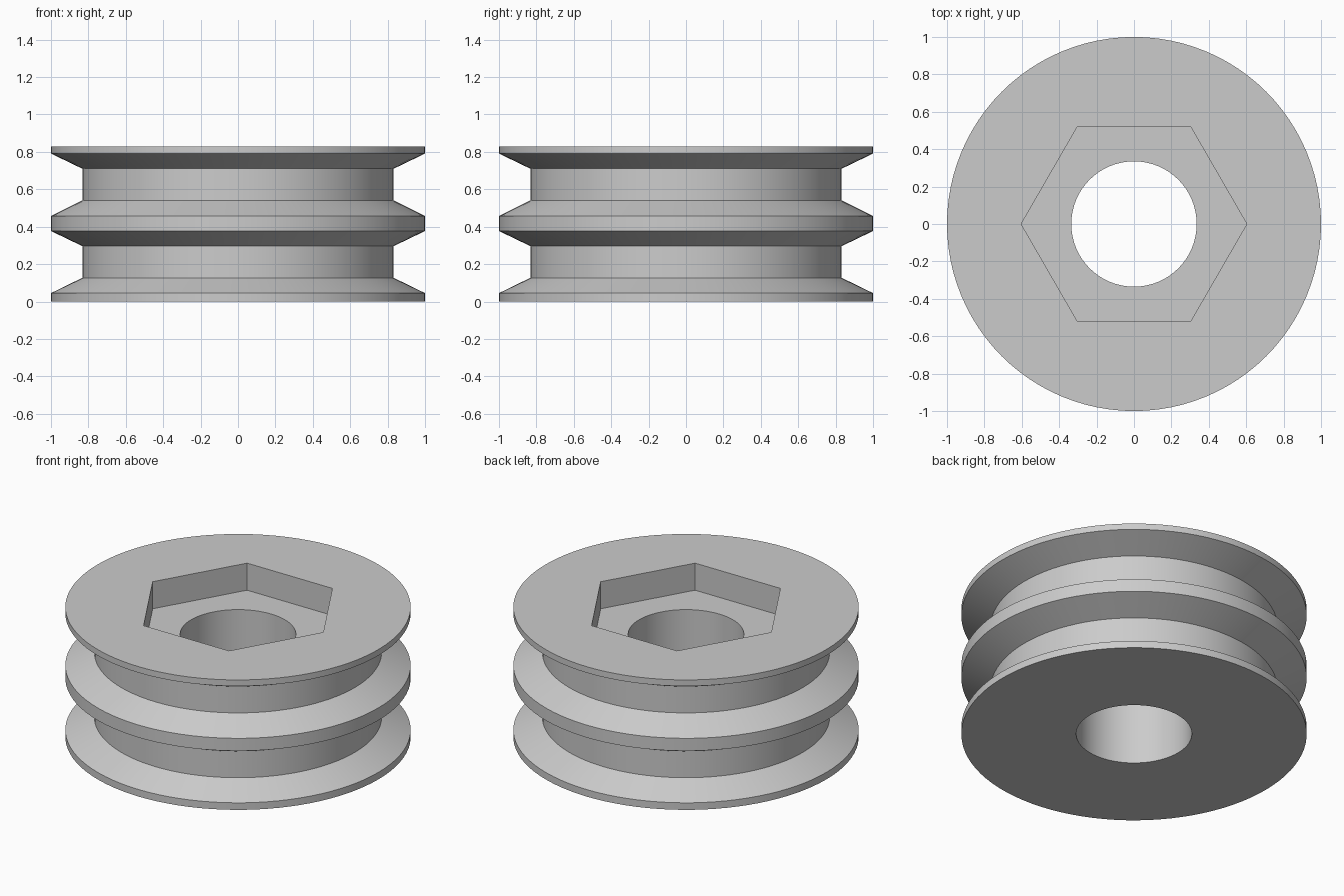
import bpy
import bmesh
from math import cos, sin, pi, radians

cube = bpy.data.objects.get("Cube")
if cube:
    bpy.data.objects.remove(cube, do_unlink=True)

SEGMENTS = 96          # multiple of six, so the socket corners are exact
RIM, CORE, BORE, SOCKET = 1.0, 0.832, 0.335, 0.603
HEIGHT, DEPTH = 0.83, 0.173


def round_radius(r):
    return lambda a: r


def hex_radius(r):
    return lambda a: r * cos(pi / 6) / cos(a % (pi / 3) - pi / 6)


# Closed cross-section: outer rims and grooves, then socket and bore
outline = [(RIM, 0), (RIM, 0.045)]
for base in (0.0, 0.414):
    outline += [(CORE, base + 0.127), (CORE, base + 0.296),
                (RIM, base + 0.377), (RIM, base + 0.457)]
outline[-1] = (RIM, HEIGHT)
rings = [(round_radius(r), z) for r, z in outline]
rings += [(hex_radius(SOCKET), HEIGHT), (hex_radius(SOCKET), HEIGHT - DEPTH),
          (round_radius(BORE), HEIGHT - DEPTH), (round_radius(BORE), 0)]

# Sweep the section around the axis
bm = bmesh.new()
loops = []
for radius, z in rings:
    loop = []
    for i in range(SEGMENTS):
        # Small wrap guard keeps each socket corner exactly on its angle
        step = i % (SEGMENTS // 6)
        r = radius(2 * pi * step / SEGMENTS)
        a = 2 * pi * i / SEGMENTS
        loop.append(bm.verts.new((r * cos(a), r * sin(a), z)))
    loops.append(loop)
for k, low in enumerate(loops):
    high = loops[(k + 1) % len(loops)]
    for i in range(SEGMENTS):
        j = (i + 1) % SEGMENTS
        bm.faces.new((low[i], low[j], high[j], high[i]))
bmesh.ops.recalc_face_normals(bm, faces=bm.faces)

mesh = bpy.data.meshes.new("double_groove_pulley")
bm.to_mesh(mesh)
bm.free()
pulley = bpy.data.objects.new("double_groove_pulley", mesh)
bpy.context.collection.objects.link(pulley)

# Plain grey finish
grey = bpy.data.materials.new("light_grey")
grey.use_nodes = True
colour = (0.6, 0.6, 0.6, 1)
grey.diffuse_color = colour
grey.node_tree.nodes["Principled BSDF"].inputs["Base Color"].default_value = colour
mesh.materials.append(grey)

# Smooth round walls, crisp edges
bpy.ops.object.select_all(action="DESELECT")
pulley.select_set(True)
bpy.context.view_layer.objects.active = pulley
bpy.ops.object.shade_smooth_by_angle(angle=radians(30))
